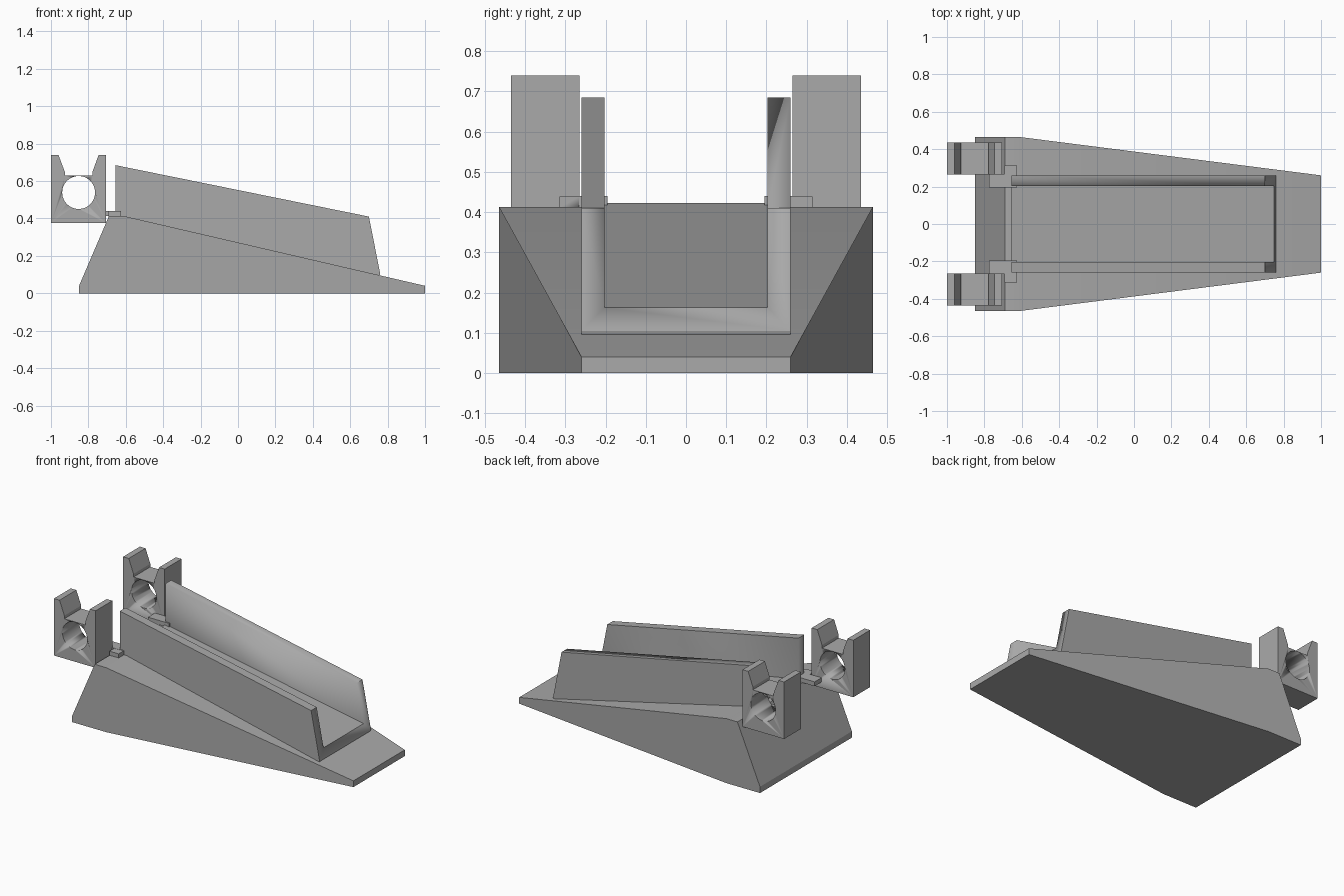
import bpy
import bmesh
import math

cube = bpy.data.objects.get("Cube")
if cube:
    bpy.data.objects.remove(cube, do_unlink=True)

grey = bpy.data.materials.new("plain grey")
grey.use_nodes = True
COLOUR = (0.4, 0.4, 0.4, 1)
grey.diffuse_color = COLOUR
grey.node_tree.nodes["Principled BSDF"].inputs["Base Color"].default_value = COLOUR


def make_object(name, bm):
    bmesh.ops.recalc_face_normals(bm, faces=bm.faces)
    mesh = bpy.data.meshes.new(name)
    bm.to_mesh(mesh)
    bm.free()
    obj = bpy.data.objects.new(name, mesh)
    bpy.context.collection.objects.link(obj)
    mesh.materials.append(grey)
    bpy.ops.object.select_all(action="DESELECT")
    obj.select_set(True)
    bpy.context.view_layer.objects.active = obj
    bpy.ops.object.shade_smooth_by_angle(angle=math.radians(20))
    return obj


def extrude_profile(bm, profile, y0, y1):
    """Extrude an (x, z) outline from y0 to y1."""
    near = [bm.verts.new((x, y0, z)) for x, z in profile]
    far = [bm.verts.new((x, y1, z)) for x, z in profile]
    bm.faces.new(near)
    bm.faces.new(far[::-1])
    n = len(profile)
    for i in range(n):
        j = (i + 1) % n
        bm.faces.new((near[i], near[j], far[j], far[i]))


def prism(name, profile, y0, y1):
    bm = bmesh.new()
    extrude_profile(bm, profile, y0, y1)
    return make_object(name, bm)


def box_profile(x0, x1, z0, z1):
    return [(x0, z0), (x1, z0), (x1, z1), (x0, z1)]


def boolean(obj, other, operation):
    mod = obj.modifiers.new(operation.title(), "BOOLEAN")
    mod.operation = operation
    mod.solver = "EXACT"
    mod.object = other
    bpy.ops.object.select_all(action="DESELECT")
    bpy.context.view_layer.objects.active = obj
    bpy.ops.object.modifier_apply(modifier=mod.name)
    bpy.data.objects.remove(other, do_unlink=True)


# Wedge base, with its plan tapering towards the thin end
bm = bmesh.new()
extrude_profile(bm, [(-0.85, 0), (-0.61, 0), (1, 0), (1, 0.04),
                     (-0.61, 0.413), (-0.69, 0.413), (-0.85, 0.04)], -1, 1)
for v in bm.verts:
    taper = max(0, (v.co.x + 0.61) / 1.61)
    v.co.y *= 0.465 - 0.205 * taper
make_object("wedge_base", bm)

# Sloping open channel: one U-shaped solid
channel = prism("channel", [(-0.655, 0.39), (0.755, 0.09), (0.76, 0.105),
                            (0.70, 0.41), (-0.655, 0.685)], -0.26, 0.26)
trough = prism("trough_cutter", [(-0.8, 0.45), (0.9, 0.135), (0.9, 0.9),
                                 (-0.8, 0.9)], -0.203, 0.203)
boolean(channel, trough, "DIFFERENCE")

# Bracket outline with a flared notch on top
BRACKET = [(-1, 0.375), (-0.705, 0.375), (-0.705, 0.74), (-0.745, 0.74),
           (-0.778, 0.65), (-0.778, 0.63), (-0.926, 0.63), (-0.926, 0.65),
           (-0.96, 0.74), (-1, 0.74)]
CIRCLE = [(-0.852 + 0.088 * math.cos(math.tau * i / 48),
           0.539 + 0.088 * math.sin(math.tau * i / 48)) for i in range(48)]

for side, s in (("left", 1), ("right", -1)):
    # "left" here is the +y edge of the ramp, "right" the -y edge
    bracket = prism(f"{side}_bracket", BRACKET, s * 0.265, s * 0.435)
    boolean(bracket, prism("bore_cutter", CIRCLE, s * 0.2, s * 0.5), "DIFFERENCE")

    # T-shaped tab joining the bracket to the base
    tab = prism(f"{side}_tab", box_profile(-0.775, -0.625, 0.412, 0.44),
                s * 0.195, s * 0.266)
    foot = prism("tab_foot", box_profile(-0.692, -0.626, 0.411, 0.439),
                 s * 0.25, s * 0.314)
    boolean(tab, foot, "UNION")
